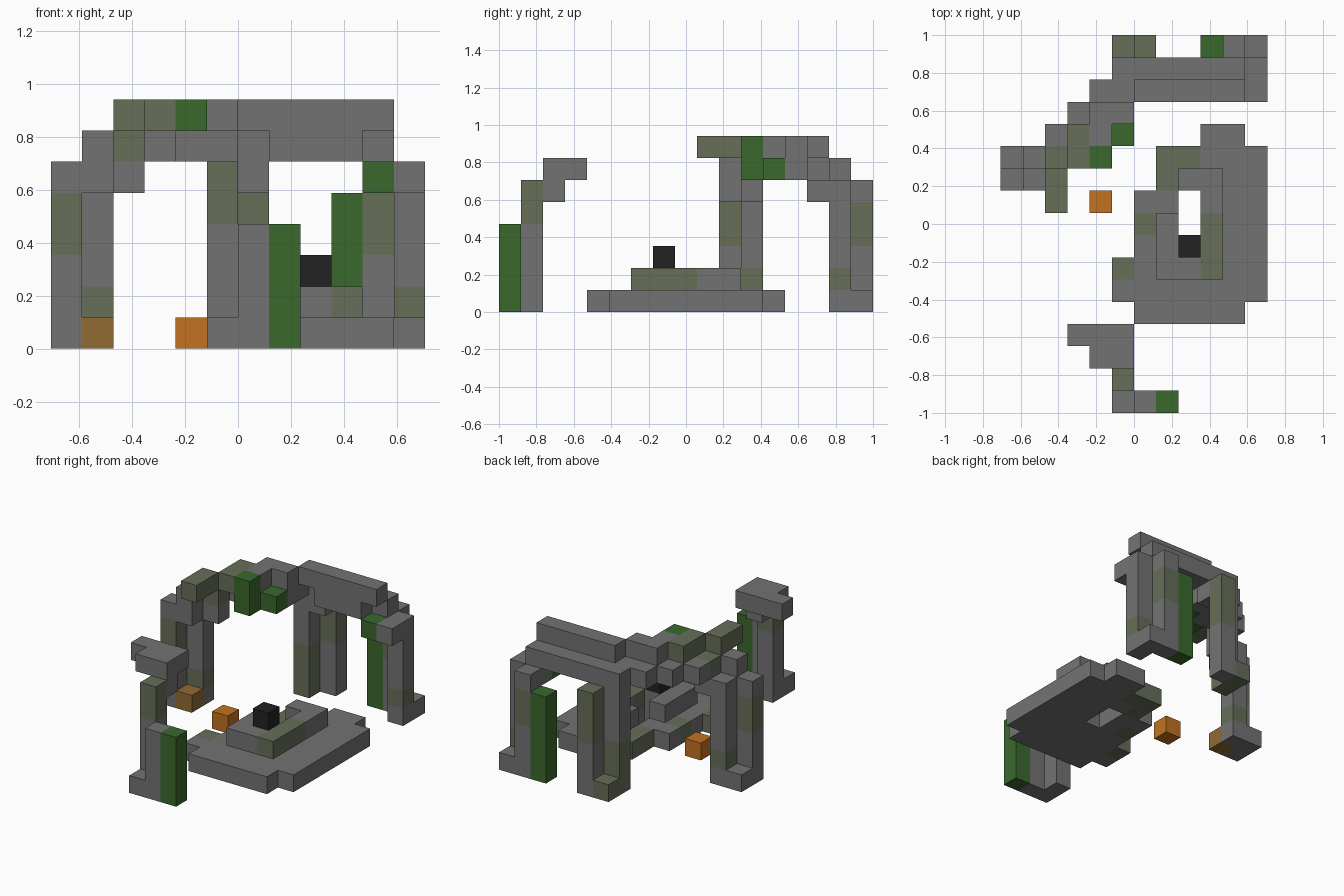
import bpy
from mathutils import Vector

if "Cube" in bpy.data.objects:
    bpy.data.objects.remove(bpy.data.objects["Cube"], do_unlink=True)

CELL = 2 / 17
ORIGIN = Vector((-6, -8.5, 0))


def make_material(name, colour):
    mat = bpy.data.materials.new(name)
    mat.use_nodes = True
    mat.diffuse_color = (*colour, 1)
    mat.node_tree.nodes["Principled BSDF"].inputs["Base Color"].default_value = (*colour, 1)
    return mat


STONE, MOSS, LEAF, FLAME, EMBER, COAL = range(6)
materials = [
    make_material("grey_stone", (.171, .171, .171)),
    make_material("mossy_stone", (.133, .156, .098)),
    make_material("green_leaves", (.042, .138, .027)),
    make_material("bright_orange", (.54, .168, .015)),
    make_material("dull_orange", (.283, .147, .034)),
    make_material("black_block", (.016, .016, .016)),
]
parts = {}


def block(part, kind, x, y, z, w=1, d=1, h=1):
    """Fill a box of grid cells; later blocks repaint earlier ones."""
    cells = parts.setdefault(part, {})
    for i in range(x, x + w):
        for j in range(y, y + d):
            for k in range(z, z + h):
                cells[i, j, k] = kind


def clear(part, x, y, z, d=1):
    for j in range(y, y + d):
        parts[part].pop((x, j, z), None)


# Stepped floor with a through opening
block("floor", STONE, 6, 4, 0, w=5)
block("floor", STONE, 5, 5, 0, w=7)
block("floor", STONE, 6, 6, 0, w=6, d=4)
block("floor", STONE, 7, 10, 0, w=5, d=2)
block("floor", STONE, 9, 12, 0, w=2)
block("floor", MOSS, 5, 6, 0)
block("floor", MOSS, 6, 8, 0)
block("floor", MOSS, 7, 10, 0)
block("floor", MOSS, 7, 11, 0, w=2)
clear("floor", 8, 8, 0, d=2)

# Raised ring on the floor
block("raised_ring", STONE, 7, 6, 1, w=2, d=2)
block("raised_ring", STONE, 7, 8, 1)
block("raised_ring", MOSS, 9, 6, 1, d=3)
block("raised_ring", STONE, 9, 9, 1, d=2)
block("raised_ring", STONE, 8, 10, 1)
block("centre_block", COAL, 8, 7, 2)

# Broken front pillar with its overhanging cap
block("front_pillar", STONE, 5, 0, 0)
block("front_pillar", STONE, 6, 0, 0, h=4)
block("front_pillar", STONE, 5, 1, 0, h=4)
block("front_pillar", MOSS, 5, 1, 4, h=2)
block("front_pillar_cap", STONE, 5, 2, 5)
block("front_pillar_cap", STONE, 4, 2, 6, w=2)
block("front_pillar_cap", STONE, 3, 3, 6, w=3)
block("front_leaves", LEAF, 7, 0, 0, h=4)

# Right rear pillar
block("right_pillar", STONE, 0, 10, 0, h=6)
block("right_pillar", MOSS, 0, 10, 3, h=2)
block("right_pillar", STONE, 0, 11, 0)
block("right_pillar", STONE, 1, 11, 0, h=6)
block("right_pillar", MOSS, 1, 11, 1)
block("right_pillar", STONE, 1, 10, 5, h=2)
block("right_pillar", STONE, 2, 11, 5)

# Middle rear pillar
block("middle_pillar", MOSS, 5, 15, 0, h=3)
block("middle_pillar", STONE, 5, 15, 3, h=3)
block("middle_pillar", MOSS, 5, 16, 0)
block("middle_pillar", STONE, 6, 16, 0, h=3)
block("middle_pillar", MOSS, 6, 16, 3, h=3)
block("middle_pillar", STONE, 6, 15, 5)

# Left rear pillar
block("left_pillar", STONE, 11, 15, 0, h=6)
block("left_pillar", MOSS, 11, 15, 1)
block("left_pillar", STONE, 11, 14, 5)
block("left_pillar", STONE, 11, 16, 0)
block("left_pillar", STONE, 10, 16, 0, h=6)
block("left_pillar", MOSS, 10, 16, 3, h=2)
block("left_pillar", STONE, 10, 15, 5)
block("left_leaves", LEAF, 9, 16, 0, h=5)
block("left_leaves", LEAF, 10, 14, 5)

# Curving arch over the right side
block("arch", MOSS, 2, 11, 6)
block("arch", STONE, 2, 12, 6, w=3)
block("arch", STONE, 3, 13, 6, w=3)
block("arch", STONE, 4, 14, 6, w=2)
block("arch", MOSS, 2, 9, 7, d=2)
block("arch", MOSS, 3, 11, 7, d=2)
block("arch", STONE, 4, 12, 7)
block("arch", STONE, 4, 13, 7, w=2)
block("arch_leaves", LEAF, 4, 11, 6, h=2)
block("arch_leaves", LEAF, 5, 12, 6)

# Long back beam
block("back_beam", STONE, 5, 15, 6, w=6)
block("back_beam", STONE, 7, 14, 6, w=3)
block("back_beam", STONE, 6, 14, 7, w=5)

# Small glowing blocks
block("bright_block", FLAME, 4, 9, 0)
block("dull_block", EMBER, 1, 10, 0)

filled = {cell for cells in parts.values() for cell in cells}


def build(name, cells):
    """Make one mesh from the outward faces of a part's cells."""
    verts, faces, kinds = [], [], []
    for cell, kind in cells.items():
        centre = Vector(cell) + Vector((.5, .5, .5)) + ORIGIN
        for axis in range(3):
            for side in (-1, 1):
                n = Vector((0, 0, 0))
                n[axis] = side
                if tuple(int(c + s) for c, s in zip(cell, n)) in filled:
                    continue
                u = Vector((0, 0, 0))
                u[(axis + 1) % 3] = 1
                v = n.cross(u)
                start = len(verts)
                verts += [(centre + (n + a * u + b * v) / 2) * CELL
                          for a, b in ((-1, -1), (1, -1), (1, 1), (-1, 1))]
                faces.append(range(start, start + 4))
                kinds.append(kind)
    used = sorted(set(kinds))
    mesh = bpy.data.meshes.new(name)
    mesh.from_pydata(verts, [], [tuple(f) for f in faces])
    for kind in used:
        mesh.materials.append(materials[kind])
    for poly, kind in zip(mesh.polygons, kinds):
        poly.material_index = used.index(kind)
    mesh.update()
    bpy.context.collection.objects.link(bpy.data.objects.new(name, mesh))


for part_name, part_cells in parts.items():
    build(part_name, part_cells)
